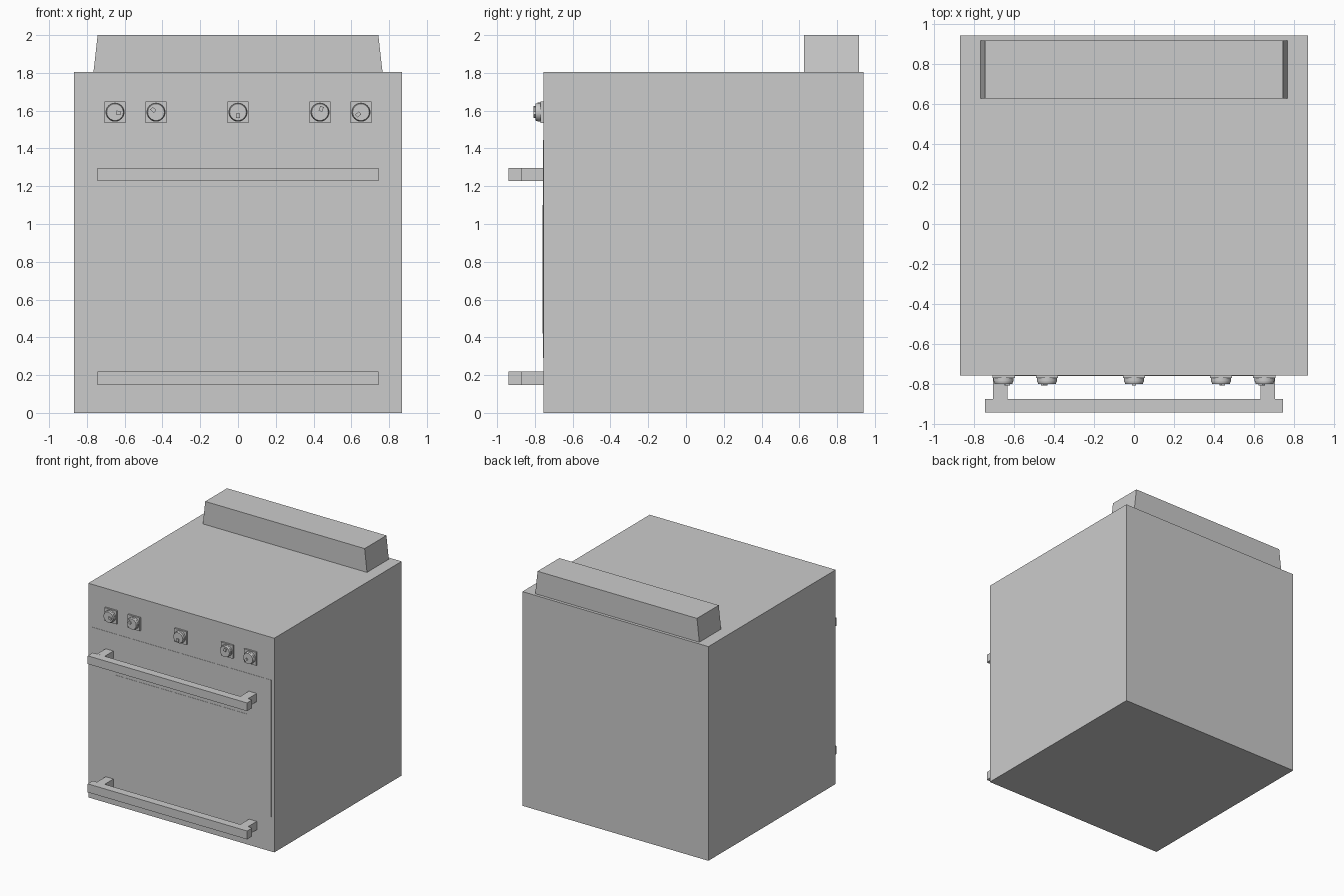
import bpy, bmesh
from math import radians
from mathutils import Matrix, Vector

if "Cube" in bpy.data.objects:
    bpy.data.objects.remove(bpy.data.objects["Cube"])

FRONT = -0.755   # y of the cabinet front


def add_object(name, bm):
    bmesh.ops.recalc_face_normals(bm, faces=bm.faces)
    mesh = bpy.data.meshes.new(name)
    bm.to_mesh(mesh)
    bm.free()
    ob = bpy.data.objects.new(name, mesh)
    bpy.context.collection.objects.link(ob)
    return ob


def add_box(bm, x, y, z, spin=Matrix()):
    """Box from (min, max) ranges, optionally transformed afterwards."""
    centre = Vector([(a + b) / 2 for a, b in (x, y, z)])
    size = [b - a for a, b in (x, y, z)]
    mat = spin @ Matrix.Translation(centre) @ Matrix.Diagonal((*size, 1))
    return bmesh.ops.create_cube(bm, size=1, matrix=mat)["verts"]


def box(name, x, y, z):
    bm = bmesh.new()
    add_box(bm, x, y, z)
    return add_object(name, bm)


# Cabinet
box("cabinet", (-0.867, 0.867), (FRONT, 0.94), (0, 1.805))

# Backsplash, narrowing toward the top
bm = bmesh.new()
for v in add_box(bm, (-0.765, 0.765), (0.625, 0.915), (1.805, 2.0)):
    if v.co.z > 1.9:
        v.co.x *= 0.743 / 0.765
add_object("backsplash", bm)

# Very shallow front panels
box("oven_door", (-0.84, 0.84), (FRONT - 0.002, FRONT), (0.29, 1.445))
box("oven_window", (-0.615, 0.615), (FRONT - 0.004, FRONT - 0.002), (0.42, 1.10))

# Handles: bar on two posts
for name, z in (("door_handle", (1.228, 1.297)), ("drawer_handle", (0.147, 0.218))):
    bm = bmesh.new()
    add_box(bm, (-0.743, 0.743), (-0.94, -0.872), z)
    for side in (-1, 1):
        x = sorted((side * 0.632, side * 0.704))
        add_box(bm, x, (-0.872, FRONT), z)
    add_object(name, bm)

# Knobs: square plate, tapered dial, raised pointer (angle from +x, seen from the front)
knobs = ((-0.651, -12), (-0.434, 140), (0, -90), (0.434, 70), (0.651, -140))
for i, (x, angle) in enumerate(knobs, 1):
    place = Matrix.Translation((x, FRONT, 1.592))
    bm = bmesh.new()
    add_box(bm, (-0.056, 0.056), (-0.014, 0), (-0.056, 0.056), place)
    for r1, r2, y0, y1 in ((0.050, 0.050, -0.014, -0.030), (0.048, 0.044, -0.030, -0.043)):
        bmesh.ops.create_cone(
            bm, cap_ends=True, segments=24, radius1=r1, radius2=r2, depth=y0 - y1,
            matrix=place @ Matrix.Translation((0, (y0 + y1) / 2, 0))
            @ Matrix.Rotation(radians(90), 4, 'X'))
    spin = place @ Matrix.Rotation(radians(-angle), 4, 'Y')
    add_box(bm, (0.006, 0.032), (-0.052, -0.043), (-0.010, 0.010), spin)
    ob = add_object(f"knob_{i}", bm)
    bpy.ops.object.select_all(action='DESELECT')
    ob.select_set(True)
    bpy.context.view_layer.objects.active = ob
    bpy.ops.object.shade_smooth_by_angle(angle=radians(30))
